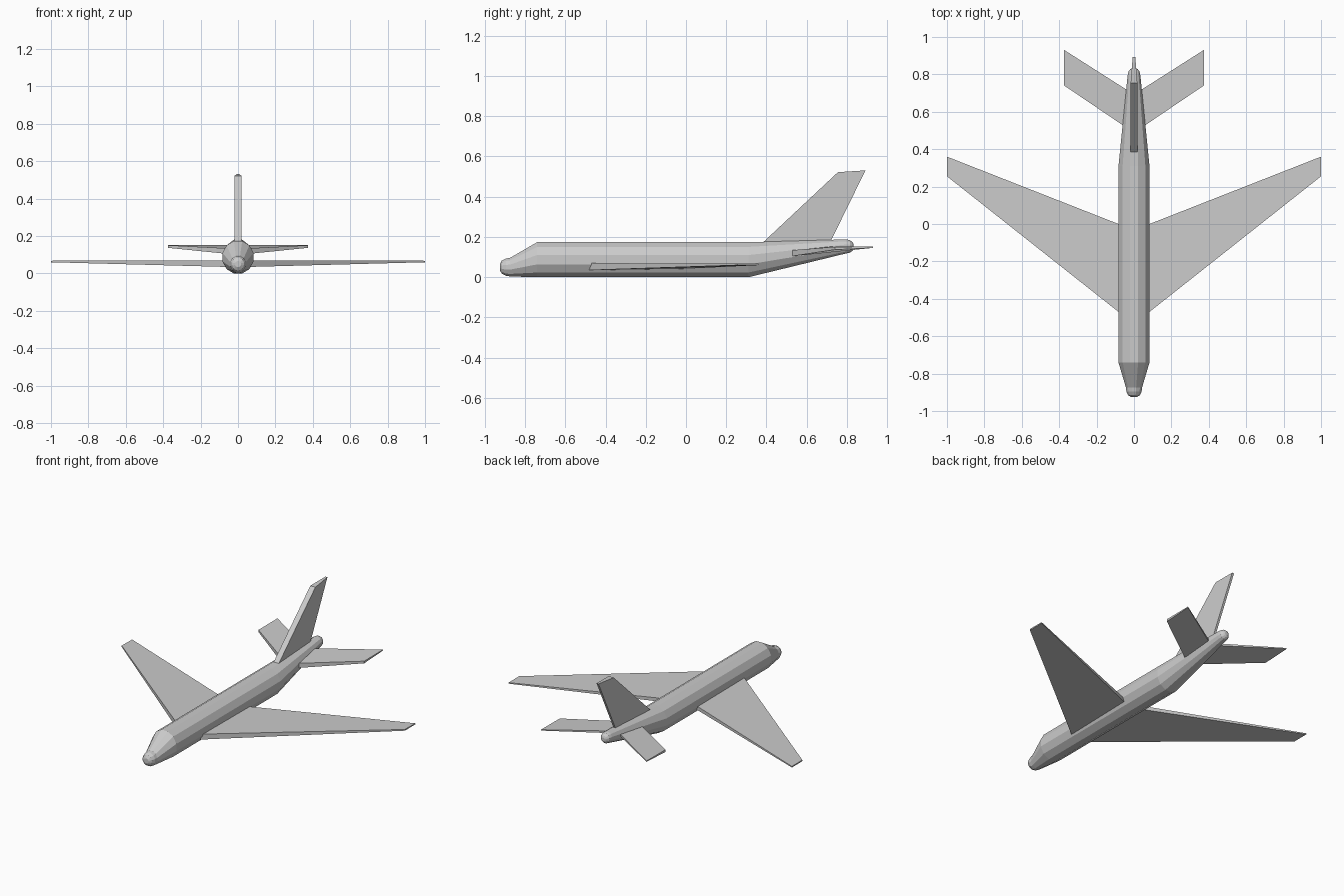
import bpy, bmesh, math

if "Cube" in bpy.data.objects:
    bpy.data.objects.remove(bpy.data.objects["Cube"])


def finish(name, bm, mirror=False):
    bmesh.ops.recalc_face_normals(bm, faces=bm.faces)
    me = bpy.data.meshes.new(name)
    bm.to_mesh(me)
    bm.free()
    ob = bpy.data.objects.new(name, me)
    bpy.context.collection.objects.link(ob)
    if mirror:
        ob.modifiers.new("Mirror", 'MIRROR').use_axis[0] = True
    return ob


def hexa(name, low, high, mirror=False):
    """Solid panel between two matching four-corner outlines."""
    bm = bmesh.new()
    a = [bm.verts.new(p) for p in low]
    b = [bm.verts.new(p) for p in high]
    bm.faces.new(a)
    bm.faces.new(b)
    for i in range(4):
        j = (i + 1) % 4
        bm.faces.new((a[i], a[j], b[j], b[i]))
    return finish(name, bm, mirror)


def panel(name, corners, mirror=True):
    """Corners are (x, y, bottom z, top z)."""
    return hexa(name, [(x, y, lo) for x, y, lo, hi in corners],
                [(x, y, hi) for x, y, lo, hi in corners], mirror)


# Fuselage: 12-sided rings (y, centre z, half width, half height)
rings = [
    (-0.925, 0.050, 0.016, 0.016),
    (-0.915, 0.050, 0.032, 0.033),
    (-0.895, 0.050, 0.041, 0.043),
    (-0.875, 0.050, 0.043, 0.046),
    (-0.740, 0.087, 0.083, 0.087),
    (0.310, 0.087, 0.083, 0.087),
    (0.795, 0.153, 0.034, 0.035),
    (0.815, 0.153, 0.030, 0.031),
    (0.828, 0.153, 0.020, 0.021),
    (0.833, 0.153, 0.010, 0.010),
]
SIDES = 12
k = 1 / math.cos(math.pi / SIDES)   # flats lie on the given half sizes
bm = bmesh.new()
loops = []
for y, zc, w, h in rings:
    angles = [2 * math.pi * (i + 0.5) / SIDES for i in range(SIDES)]
    loops.append([bm.verts.new((w * k * math.cos(t), y, zc + h * k * math.sin(t)))
                  for t in angles])
for a, b in zip(loops, loops[1:]):
    for i in range(SIDES):
        j = (i + 1) % SIDES
        bm.faces.new((a[i], a[j], b[j], b[i]))
bm.faces.new(loops[0])
bm.faces.new(loops[-1])
finish("fuselage", bm)

# Main wings
panel("wings", [
    (0.06, -0.488, 0.035, 0.070),
    (1.00, 0.255, 0.060, 0.068),
    (1.00, 0.360, 0.060, 0.067),
    (0.06, -0.009, 0.042, 0.066),
])

# Horizontal tailplanes
panel("tailplanes", [
    (0.03, 0.508, 0.102, 0.133),
    (0.373, 0.740, 0.137, 0.151),
    (0.373, 0.930, 0.146, 0.152),
    (0.03, 0.712, 0.138, 0.152),
])

# Tail fin: thick leading edge, thin trailing edge
outline = [(0.358, 0.150, 0.018), (0.755, 0.522, 0.018),
           (0.892, 0.531, 0.007), (0.705, 0.150, 0.007)]
hexa("tail_fin", [(-w, y, z) for y, z, w in outline],
     [(w, y, z) for y, z, w in outline])
